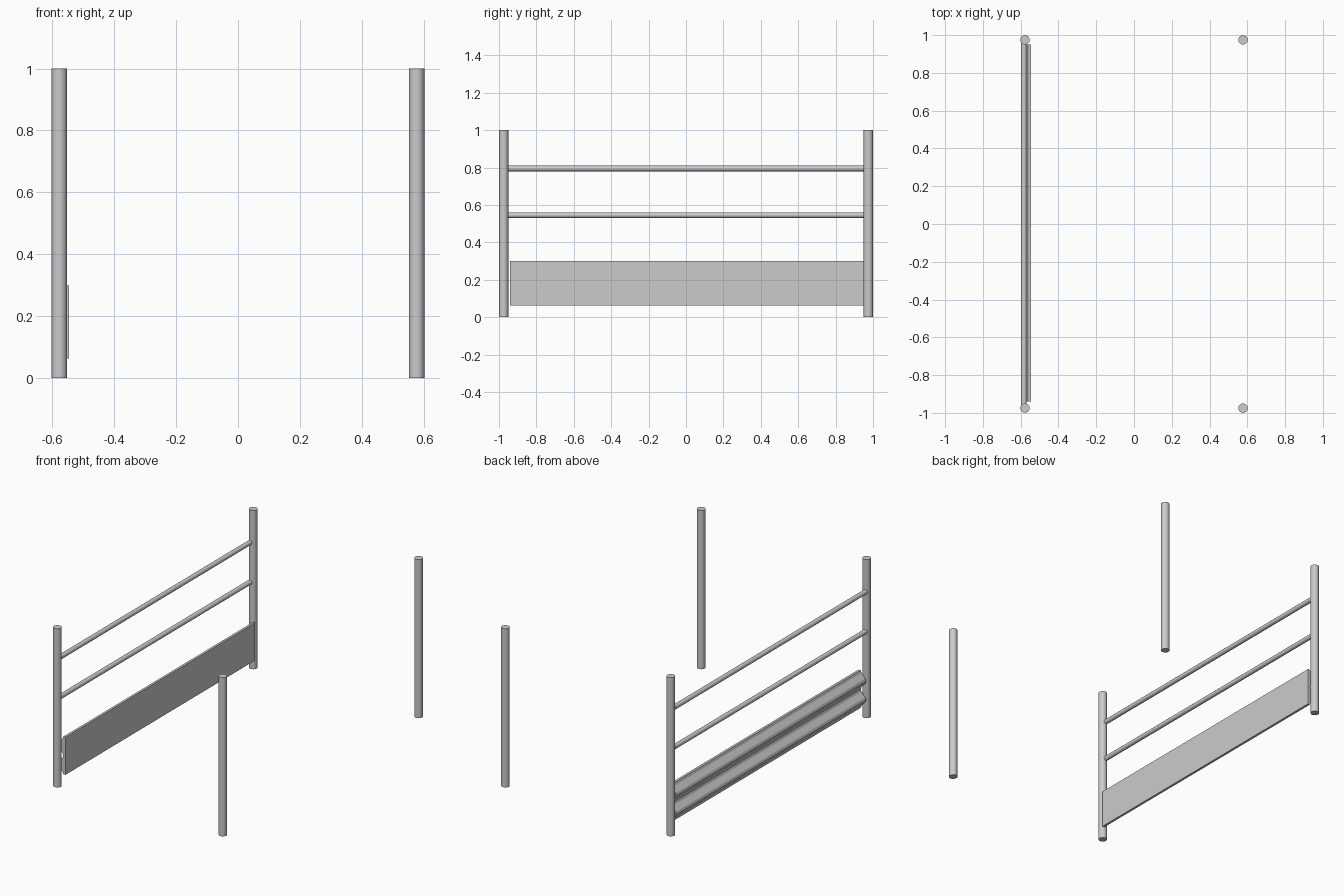
import bpy, bmesh, math

if "Cube" in bpy.data.objects:
    bpy.data.objects.remove(bpy.data.objects["Cube"])

PX, PY = 0.577, 0.975


def rod(name, radius, length, loc, rot=(0, 0, 0), sides=16):
    bpy.ops.mesh.primitive_cylinder_add(vertices=sides, radius=radius, depth=length,
                                        location=loc, rotation=rot)
    ob = bpy.context.object
    ob.name = name
    bpy.ops.object.shade_smooth_by_angle(angle=math.radians(30))
    return ob


# Four corner posts
for sx, side in ((-1, "left"), (1, "right")):
    for sy, end in ((-1, "front"), (1, "back")):
        rod(f"{end}_{side}_post", 0.025, 1.0, (sx * PX, sy * PY, 0.5))

# Two thin rails between the left posts
for name, z in (("lower_rail", 0.545), ("upper_rail", 0.795)):
    rod(name, 0.015, 1.91, (-0.583, 0, z), (math.pi / 2, 0, 0), 12)

# Guard board: flat inside, two rounded ridges outside
Z0, Z1, Y0, Y1, INNER = 0.063, 0.30, -0.94, 0.95, -0.545
N = 16
profile = [(INNER, Z1), (INNER, Z0)]
for i in range(N + 1):
    t = i / N
    profile.append((-0.579 + 0.019 * math.cos(4 * math.pi * t), Z0 + (Z1 - Z0) * t))

bm = bmesh.new()
face = bm.faces.new([bm.verts.new((x, Y0, z)) for x, z in profile])
ext = bmesh.ops.extrude_face_region(bm, geom=[face])
bmesh.ops.translate(bm, vec=(0, Y1 - Y0, 0),
                    verts=[v for v in ext["geom"] if isinstance(v, bmesh.types.BMVert)])
bmesh.ops.recalc_face_normals(bm, faces=bm.faces)
mesh = bpy.data.meshes.new("guard_board")
bm.to_mesh(mesh)
bm.free()
board = bpy.data.objects.new("guard_board", mesh)
bpy.context.collection.objects.link(board)
